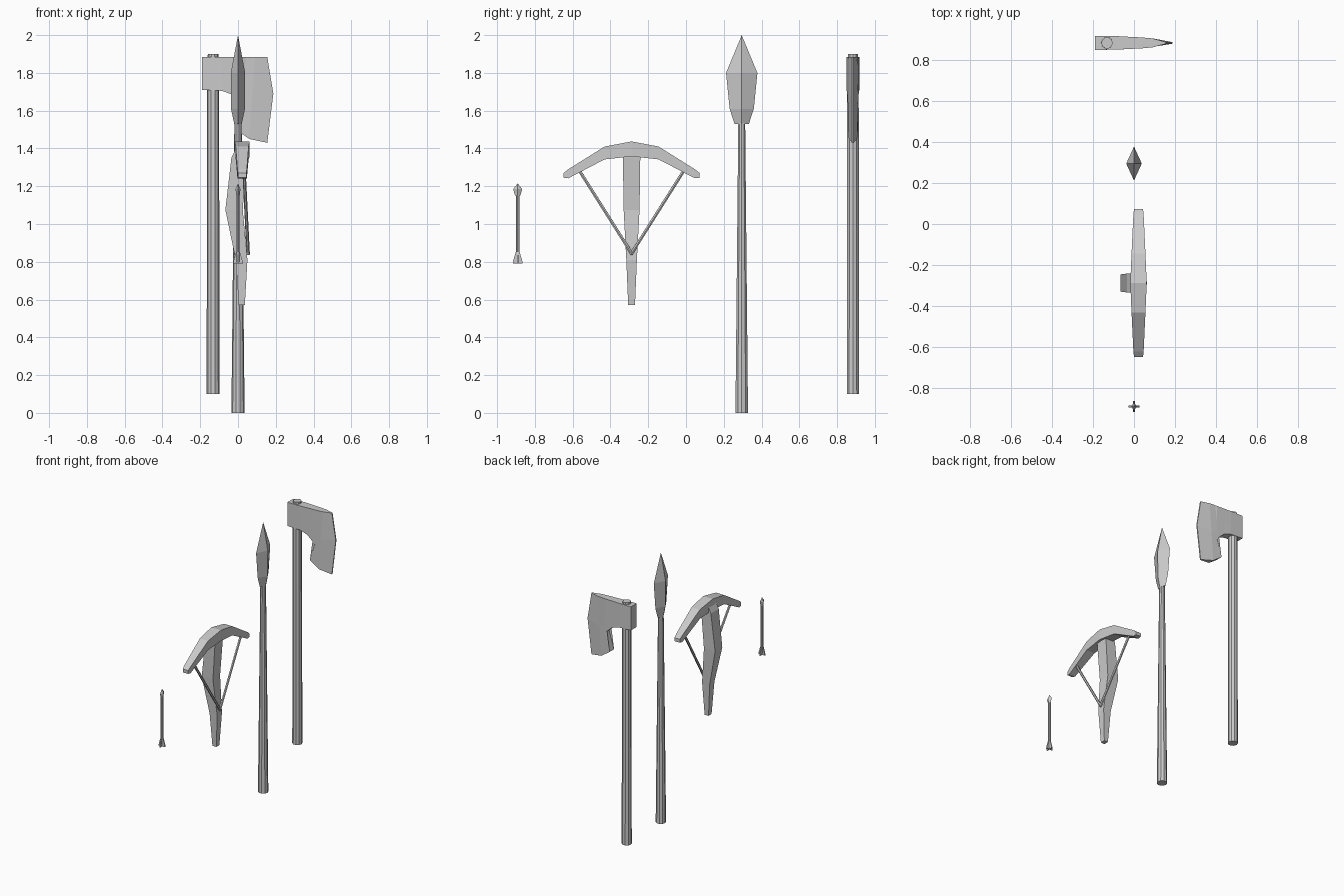
import bpy, bmesh
from math import cos, sin, pi
from mathutils import Vector

if "Cube" in bpy.data.objects:
    bpy.data.objects.remove(bpy.data.objects["Cube"])


def loft(name, rings):
    """Skin a list of equal-length point rings and cap both ends, flat shaded."""
    bm = bmesh.new()
    rows = [[bm.verts.new(p) for p in ring] for ring in rings]
    n = len(rows[0])
    for a, b in zip(rows, rows[1:]):
        for i in range(n):
            j = (i + 1) % n
            bm.faces.new((a[i], a[j], b[j], b[i]))
    bm.faces.new(rows[0][::-1])
    bm.faces.new(rows[-1])
    bmesh.ops.remove_doubles(bm, verts=bm.verts, dist=0.0003)
    bmesh.ops.recalc_face_normals(bm, faces=bm.faces)
    me = bpy.data.meshes.new(name)
    bm.to_mesh(me)
    bm.free()
    ob = bpy.data.objects.new(name, me)
    bpy.context.collection.objects.link(ob)
    return ob


def turned(name, x, y, n, profile, turn=0.0):
    """Upright n-sided form; profile rows are (z, half width x, half width y)."""
    return loft(name, [[(x + rx * cos(turn + 2 * pi * i / n),
                         y + ry * sin(turn + 2 * pi * i / n), z) for i in range(n)]
                       for z, rx, ry in profile])


def rod(name, a, b, r, n=6):
    a, b = Vector(a), Vector(b)
    q = (b - a).to_track_quat('Z', 'Y')
    return loft(name, [[p + q @ Vector((r * cos(2 * pi * i / n), r * sin(2 * pi * i / n), 0))
                        for i in range(n)] for p in (a, b)])


# Spear: tapered shaft and diamond-section head
SY = 0.295
turned("spear_shaft", 0, SY, 10, [(0, .035, .035), (1.56, .019, .019)])
turned("spear_head", 0, SY, 4, [(1.53, .02, .038), (1.61, .037, .064),
                                (1.80, .038, .083), (2.0, 0, 0)])

# Axe: straight handle poking through the wedge-shaped head
AY = 0.884
turned("axe_handle", -.132, AY, 10, [(.1, .034, .034), (1.72, .032, .032), (1.9, .028, .028)])
# head stations along the blade: x top, z top, x bottom, z bottom, half thickness
stations = [(-.19, 1.885, -.19, 1.71, .034), (-.09, 1.885, -.085, 1.705, .033),
            (-.03, 1.885, -.03, 1.685, .030), (.03, 1.885, .03, 1.63, .027),
            (.045, 1.885, -.01, 1.50, .026), (.09, 1.885, .06, 1.45, .022)]
head = [[(xt, AY - t, zt), (xt, AY + t, zt), (xb, AY + t, zb), (xb, AY - t, zb)]
        for xt, zt, xb, zb, t in stations]
# bulged cutting edge: extra mid points on the last stations
full = []
for (xt, zt, xb, zb, t), edge in [(s, 0) for s in stations] + [((.155, 1.885, .155, 1.43, .004), 1)]:
    xm = .187 if edge else (xt + xb) / 2
    zm = 1.69 if edge else (zt + zb) / 2
    full.append([(xt, AY - t, zt), (xt, AY + t, zt), (xm, AY + t, zm),
                 (xb, AY + t, zb), (xb, AY - t, zb), (xm, AY - t, zm)])
loft("axe_head", full)

# Crossbow limb: arched bar, mirrored from one half of its sections
CY = -0.288
half = [(.36, 1.27, 1.245, .022), (.335, 1.29, 1.242, .025),
        (.143, 1.41, 1.342, .034), (.045, 1.43, 1.356, .039)]
limb = [(-y, a, b, w) for y, a, b, w in half[:-1]] + [(0, 1.437, 1.358, .04)] \
    + [s for s in half[-2::-1]]
loft("crossbow_limb", [[(.022 - w, CY + y, zt), (.022 + w, CY + y, zt),
                        (.022 + w, CY + y, zb), (.022 - w, CY + y, zb)]
                       for y, zt, zb, w in limb])

# Crossbow stock: bent tapering bar; rows are z, x left, x right, half width
stock = [(.57, .004, .036, .018), (.81, -.012, .05, .028), (1.075, -.067, .025, .042),
         (1.35, -.035, .045, .046), (1.40, -.012, .045, .046)]
loft("crossbow_stock", [[(a, CY - w, z), (b, CY - w, z), (b, CY + w, z), (a, CY + w, z)]
                        for z, a, b, w in stock])

# Bowstring, both halves
for side, s in (("front", -1), ("back", 1)):
    rod("bowstring_" + side, (.032, CY + s * .275, 1.28), (.054, CY - s * .003, .84), .009)

# Bolt: shaft, pointed head and four fins
BY = -0.891
turned("bolt_shaft", 0, BY, 8, [(.80, .009, .009), (1.17, .009, .009)])
turned("bolt_head", 0, BY, 4, [(1.15, .009, .014), (1.185, .013, .024), (1.215, 0, 0)])
for k in range(4):
    d = Vector((cos(k * pi / 2), sin(k * pi / 2), 0))
    t = Vector((-d.y, d.x, 0)) * .004
    c = Vector((0, BY, 0))
    outline = [(.003, .79), (.026, .79), (.024, .805), (.010, .852), (.003, .852)]
    loft("bolt_fin_%d" % (k + 1), [[c + d * r + Vector((0, 0, z)) + t * s for r, z in outline]
                                   for s in (-1, 1)])
